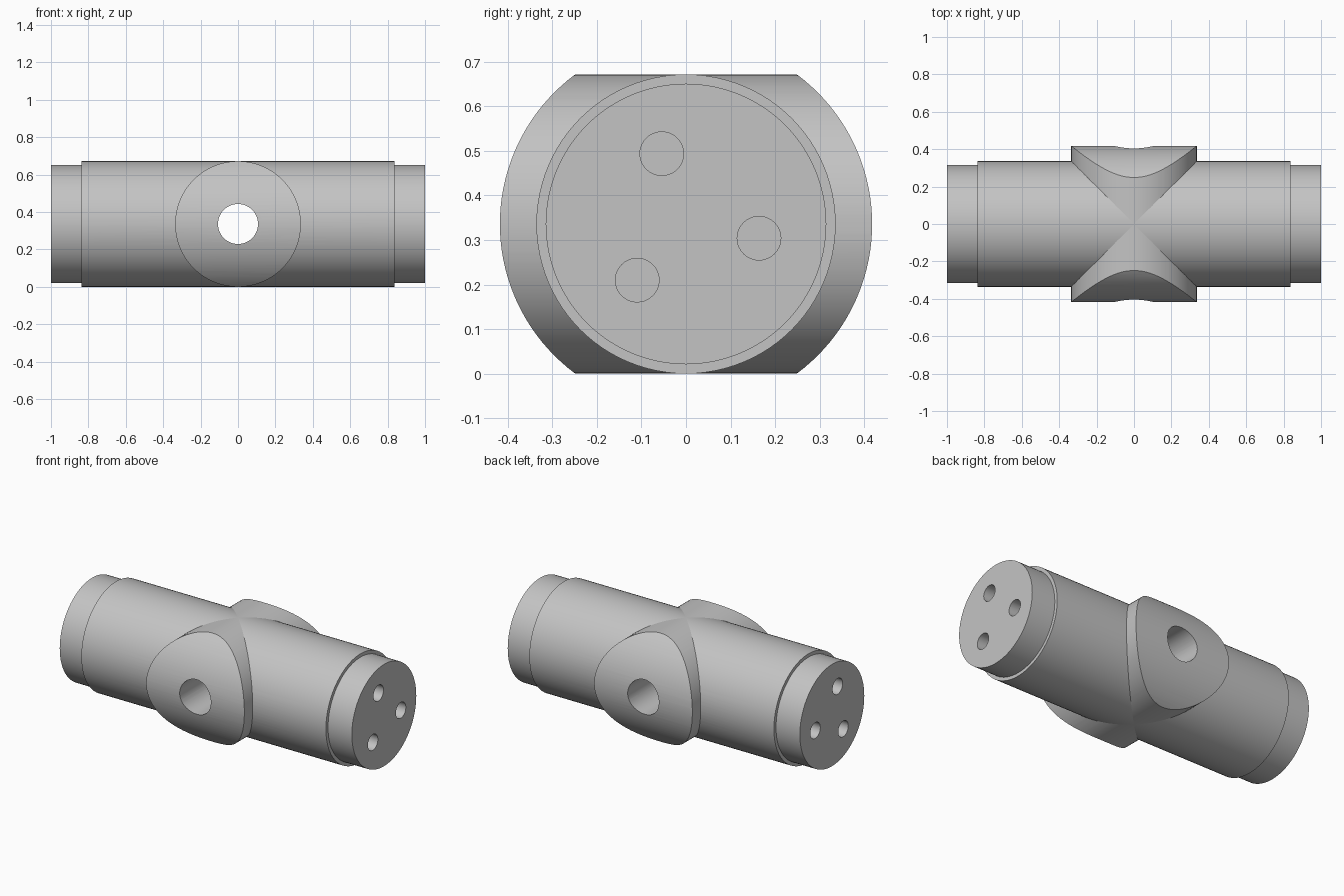
import bpy, bmesh, math
from mathutils import Matrix

cube = bpy.data.objects.get("Cube")
if cube:
    bpy.data.objects.remove(cube, do_unlink=True)

R = 0.336          # radius of the main barrel and of the side bosses
REACH = 0.418      # radius of the rounded boss faces
SEGMENTS = 96

steel = bpy.data.materials.new("grey_steel")
steel.use_nodes = True
colour = (0.55, 0.55, 0.55, 1)
steel.diffuse_color = colour
steel.node_tree.nodes["Principled BSDF"].inputs["Base Color"].default_value = colour


def turned(name, profile, axis="X", y=0, z=R, segments=SEGMENTS):
    """Closed solid turned around an axis from (position, radius) points."""
    bm = bmesh.new()
    rings = []
    for along, radius in profile:
        rings.append([bm.verts.new((along, radius * math.cos(a), radius * math.sin(a)))
                      for a in (math.tau * i / segments for i in range(segments))])
    for a, b in zip(rings, rings[1:]):
        for i in range(segments):
            j = (i + 1) % segments
            bm.faces.new((a[i], a[j], b[j], b[i]))
    bm.faces.new(rings[0])
    bm.faces.new(rings[-1])
    bmesh.ops.recalc_face_normals(bm, faces=bm.faces)
    if axis == "Y":
        bm.transform(Matrix.Rotation(math.pi / 2, 4, "Z"))
    bm.transform(Matrix.Translation((0, y, z)))
    mesh = bpy.data.meshes.new(name)
    bm.to_mesh(mesh)
    bm.free()
    mesh.materials.append(steel)
    obj = bpy.data.objects.new(name, mesh)
    bpy.context.collection.objects.link(obj)
    return obj


def combine(obj, tool, operation):
    """Apply a boolean and discard the tool."""
    tool.hide_render = True
    mod = obj.modifiers.new("cut", "BOOLEAN")
    mod.operation = operation
    mod.solver = "EXACT"
    mod.object = tool
    bpy.context.view_layer.objects.active = obj
    bpy.ops.object.modifier_apply(modifier=mod.name)
    bpy.data.objects.remove(tool, do_unlink=True)


# Barrel with a stepped collar at each end
barrel = turned("barrel", [(-1, 0.315), (-0.837, 0.315), (-0.837, R),
                           (0.837, R), (0.837, 0.315), (1, 0.315)])

# Cross boss: a cylinder across the barrel with rounded end faces
cross_boss = turned("cross_boss", [(-0.6, R), (0.6, R)], axis="Y")
combine(cross_boss, turned("boss_limit", [(-0.6, REACH), (0.6, REACH)], segments=128), "INTERSECT")

# Bore straight through from front to back
for part in (barrel, cross_boss):
    combine(part, turned("bore", [(-0.7, 0.107), (0.7, 0.107)], axis="Y", segments=64), "DIFFERENCE")

# Three blind holes in each end
for side in (-1, 1):
    for k in range(3):
        angle = math.radians(109 + 120 * k)
        drill = turned("drill", [(side * 0.75, 0.049), (side * 1.1, 0.049)],
                       y=0.167 * math.cos(angle), z=R + 0.167 * math.sin(angle), segments=40)
        combine(barrel, drill, "DIFFERENCE")

# Smooth shading with crisp edges
bpy.ops.object.select_all(action="DESELECT")
for part in (barrel, cross_boss):
    part.select_set(True)
    bpy.context.view_layer.objects.active = part
bpy.ops.object.shade_smooth_by_angle(angle=math.radians(25))
